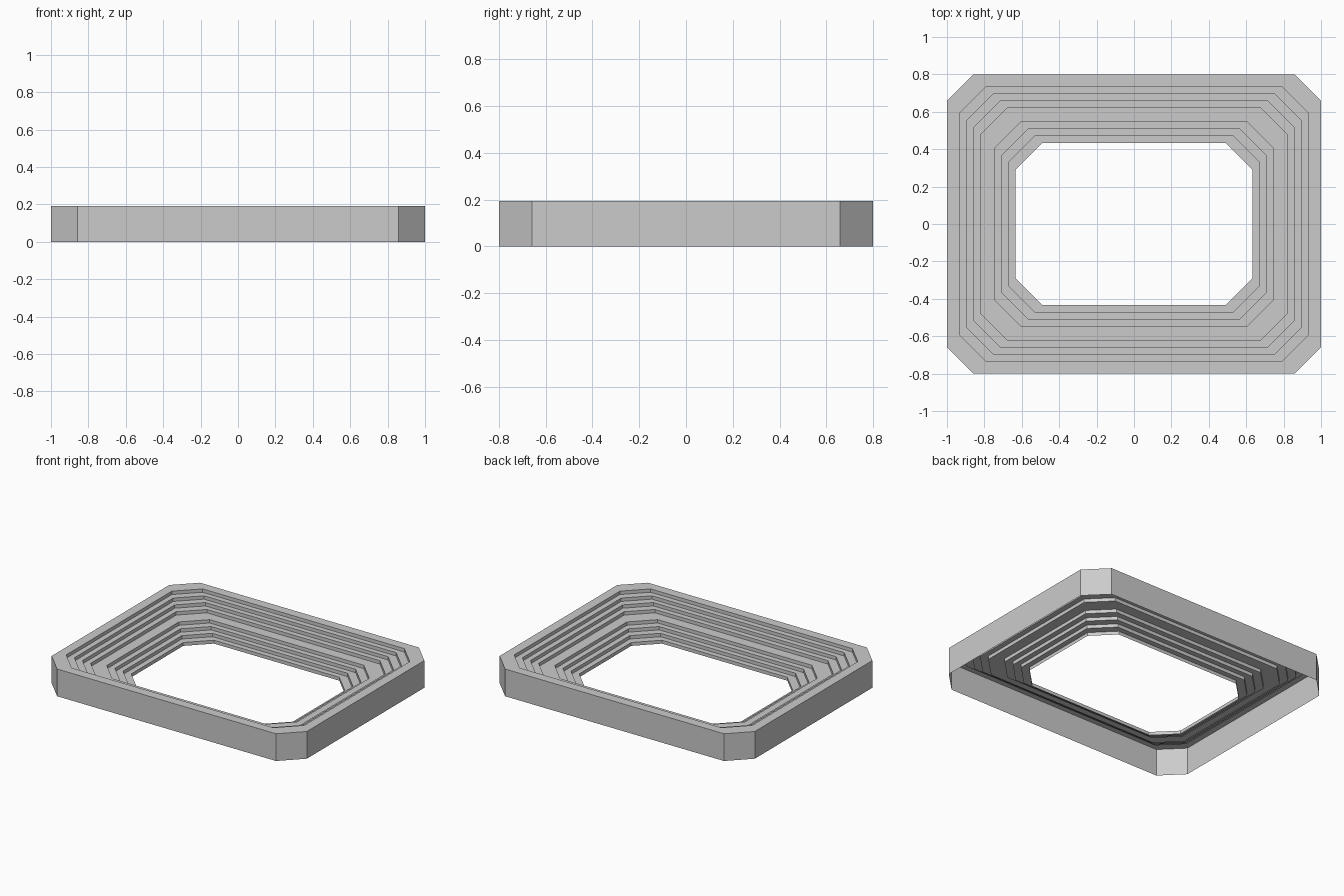
import bpy, bmesh

if "Cube" in bpy.data.objects:
    bpy.data.objects.remove(bpy.data.objects["Cube"])

HEIGHT = 0.193
CHAMFER = 0.142
# inward offset of each riser; every riser drops one equal step
INSETS = [0.067, 0.105, 0.142, 0.18, 0.254, 0.292, 0.329, 0.367]
STEP = HEIGHT / len(INSETS)


def octagon(bm, inset, z):
    """Ring of eight verts: a rectangle with cut corners."""
    x, y, c = 1 - inset, 0.8 - inset, CHAMFER
    pts = [(x, -y + c), (x, y - c), (x - c, y), (-x + c, y),
           (-x, y - c), (-x, -y + c), (-x + c, -y), (x - c, -y)]
    return [bm.verts.new((px, py, z)) for px, py in pts]


# profile: outer wall up, then stairs down to the opening
profile = [(0, 0), (0, HEIGHT)]
for i, inset in enumerate(INSETS):
    profile.append((inset, HEIGHT - i * STEP))
    profile.append((inset, HEIGHT - (i + 1) * STEP))

# stepped open-bottomed frame
bm = bmesh.new()
rings = [octagon(bm, inset, z) for inset, z in profile]
for a, b in zip(rings, rings[1:]):
    for i in range(8):
        j = (i + 1) % 8
        bm.faces.new((a[i], a[j], b[j], b[i]))

mesh = bpy.data.meshes.new("stepped_frame")
bm.to_mesh(mesh)
bm.free()
frame = bpy.data.objects.new("stepped_frame", mesh)
bpy.context.collection.objects.link(frame)
